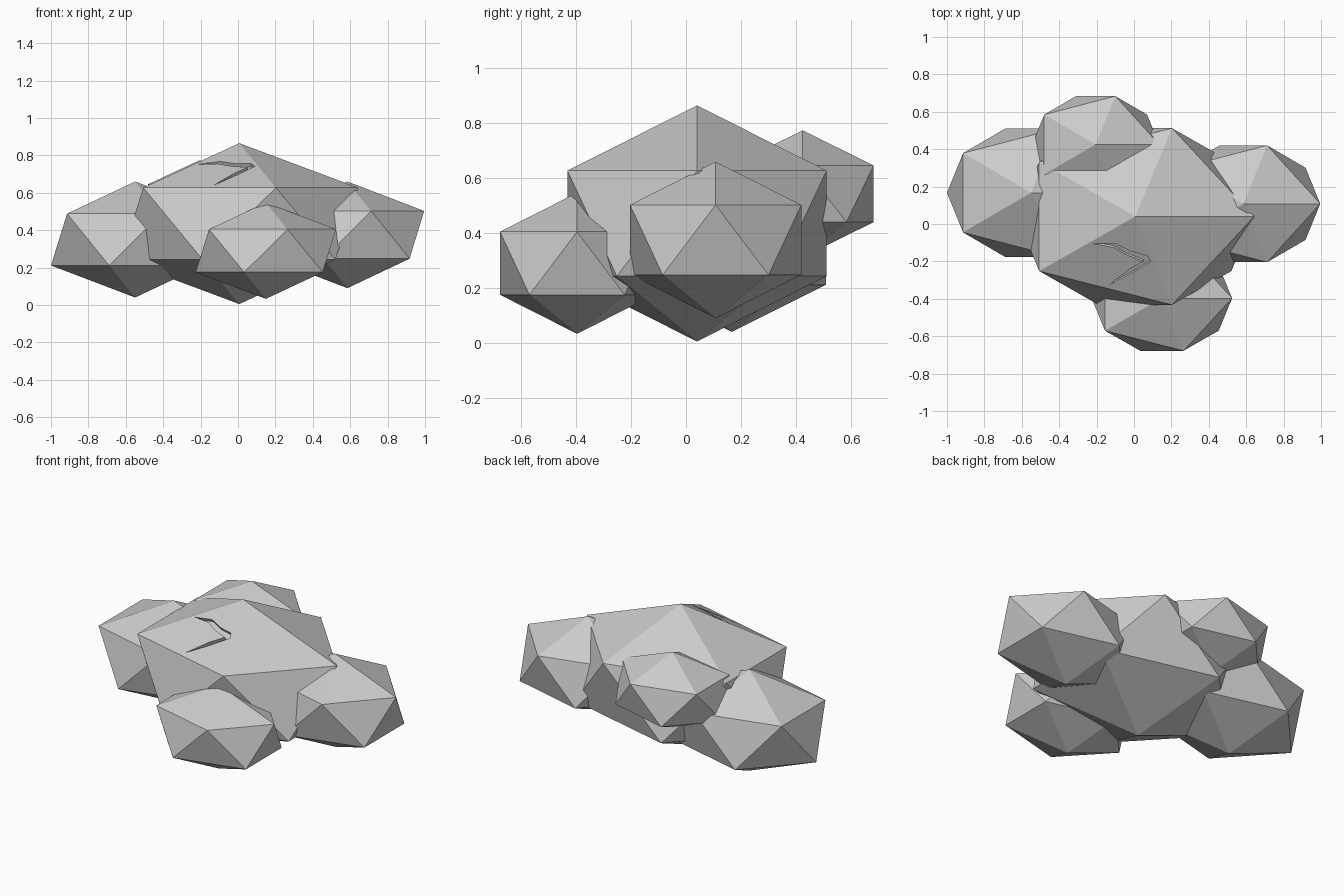
import bpy, bmesh
from mathutils import Vector

if "Cube" in bpy.data.objects:
    bpy.data.objects.remove(bpy.data.objects["Cube"])

# part: centre, radii of each faceted boulder
LUMPS = {
    "main_boulder": ((0.007, 0.04, 0.435), (0.71, 0.555, 0.43)),
    "left_boulder": ((-0.55, 0.167, 0.35), (0.503, 0.403, 0.31)),
    "right_boulder": ((0.585, 0.108, 0.375), (0.459, 0.367, 0.285)),
    "front_boulder": ((0.149, -0.397, 0.29), (0.42, 0.33, 0.257)),
    "back_boulder": ((-0.205, 0.425, 0.543), (0.38, 0.304, 0.231)),
}


def boulder(name, centre, radii):
    bpy.ops.mesh.primitive_ico_sphere_add(subdivisions=1, radius=1, location=centre)
    ob = bpy.context.object
    ob.name = name
    ob.scale = radii
    bpy.ops.object.transform_apply(location=False, rotation=False, scale=True)
    return ob


def combine(target, other, operation):
    mod = target.modifiers.new(operation.lower(), 'BOOLEAN')
    mod.operation = operation
    mod.solver = 'EXACT'
    mod.object = other
    bpy.context.view_layer.objects.active = target
    bpy.ops.object.modifier_apply(modifier=mod.name)
    bpy.data.objects.remove(other, do_unlink=True)


# merge the boulders into one rock
parts = [boulder(n, c, r) for n, (c, r) in LUMPS.items()]
rock = parts[0]
for p in parts[1:]:
    combine(rock, p, 'UNION')
rock.name = "rock_cluster"

# shallow V-shaped crack in the upper front facet
a, b, c = Vector((0.007, 0.04, 0.865)), Vector((-0.507, -0.252, 0.627)), Vector((0.203, -0.432, 0.627))
normal = (b - a).cross(c - a).normalized()


def on_facet(x, y):
    return Vector((x, y, a.z - (normal.x * (x - a.x) + normal.y * (y - a.y)) / normal.z))


outline = [(-0.22, -0.105), (-0.10, -0.105), (-0.02, -0.145), (0.07, -0.17),
           (0.09, -0.20), (0.0, -0.255), (-0.13, -0.325), (-0.03, -0.245),
           (0.05, -0.20), (-0.04, -0.165), (-0.11, -0.125)]
bm = bmesh.new()
low = [bm.verts.new(on_facet(*p) - normal * 0.02) for p in outline]
high = [bm.verts.new(on_facet(*p) + normal * 0.03) for p in outline]
bm.faces.new(low)
bm.faces.new(high)
for i in range(len(outline)):
    j = (i + 1) % len(outline)
    bm.faces.new((low[i], low[j], high[j], high[i]))
bmesh.ops.recalc_face_normals(bm, faces=bm.faces)
mesh = bpy.data.meshes.new("crack_cutter")
bm.to_mesh(mesh)
bm.free()
crack = bpy.data.objects.new("crack_cutter", mesh)
crack.hide_render = True
bpy.context.collection.objects.link(crack)
combine(rock, crack, 'DIFFERENCE')

for poly in rock.data.polygons:
    poly.use_smooth = False
